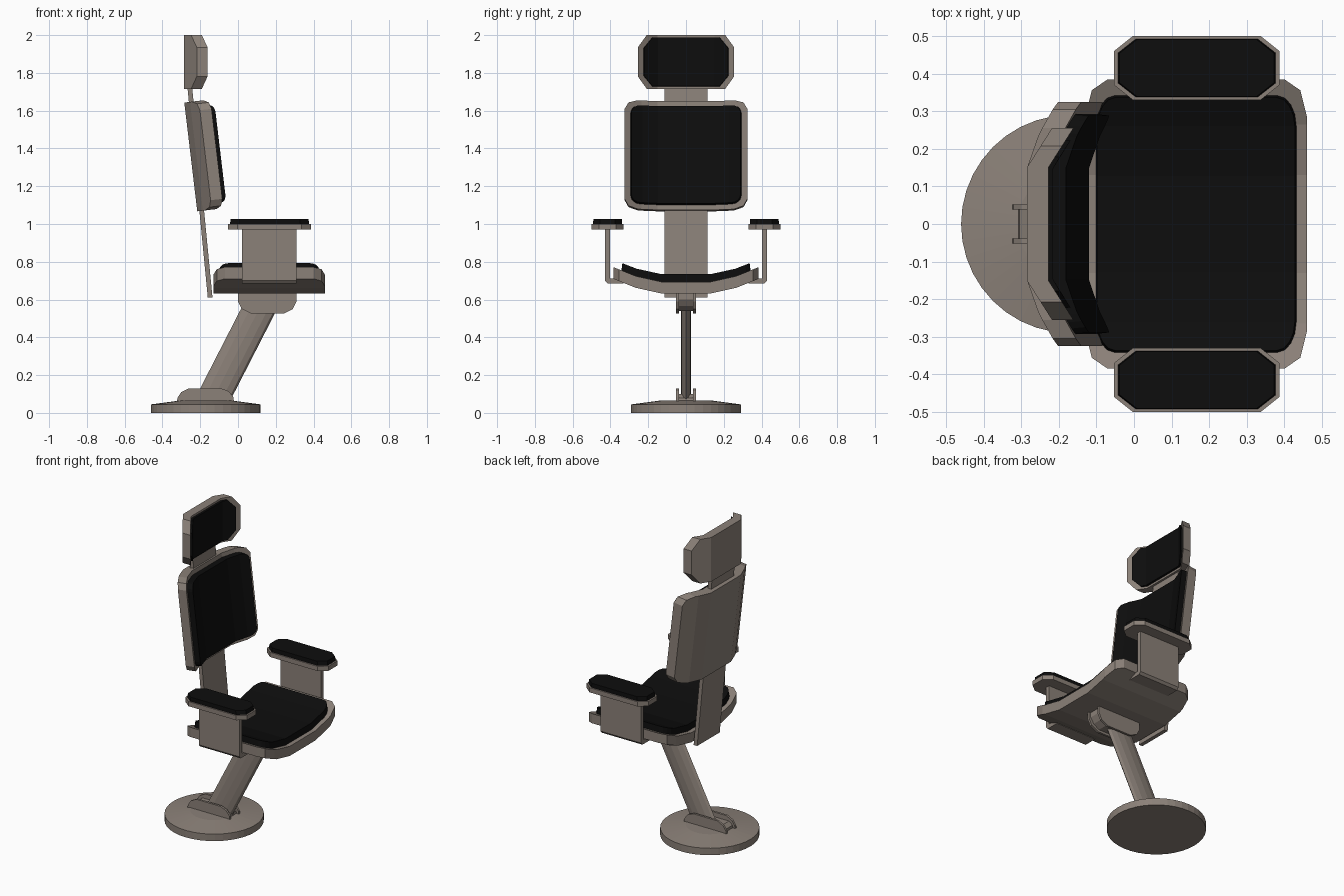
import bpy, bmesh, math
from mathutils import Matrix, Vector

if "Cube" in bpy.data.objects:
    bpy.data.objects.remove(bpy.data.objects["Cube"])


def material(name, rgb):
    m = bpy.data.materials.new(name)
    m.diffuse_color = (*rgb, 1)
    m.use_nodes = True
    m.node_tree.nodes["Principled BSDF"].inputs["Base Color"].default_value = m.diffuse_color
    return m


SHELL = material("taupe_shell", (0.26, 0.22, 0.19))
PAD = material("black_pad", (0.004, 0.004, 0.004))


def finish(bm, name, mat, matrix=Matrix()):
    bmesh.ops.transform(bm, matrix=matrix, verts=bm.verts)
    bmesh.ops.recalc_face_normals(bm, faces=bm.faces)
    me = bpy.data.meshes.new(name)
    bm.to_mesh(me)
    bm.free()
    me.materials.append(mat)
    ob = bpy.data.objects.new(name, me)
    bpy.context.collection.objects.link(ob)
    return ob


def outline(hu, hv, ru, rv, seg):
    """Rectangle with elliptical corners; seg=1 gives a plain chamfer."""
    pts = []
    for q, (su, sv) in enumerate([(1, 1), (-1, 1), (-1, -1), (1, -1)]):
        for i in range(seg + 1):
            a = math.pi / 2 * (q + i / seg)
            pts.append((su * (hu - ru) + ru * math.cos(a), sv * (hv - rv) + rv * math.sin(a)))
    return pts


def bend(v, curve):
    v = abs(v)
    for (a, wa), (b, wb) in zip(curve, curve[1:]):
        if v <= b:
            return wa + (wb - wa) * (v - a) / (b - a)
    return curve[-1][1]


def slab(name, mat, pts, w0, w1, curve=((0, 0), (9, 0)), matrix=Matrix(), taper=1.0):
    """Outline in u/v, folded upward along v by the curve, thickened from w0 to w1."""
    bm = bmesh.new()
    bm.faces.new([bm.verts.new((u, v, w0)) for u, v in pts])
    for b, _ in curve[1:-1]:
        for s in (-b, b):
            bmesh.ops.bisect_plane(bm, geom=bm.verts[:] + bm.edges[:] + bm.faces[:],
                                   plane_co=(0, s, 0), plane_no=(0, 1, 0))
    ext = bmesh.ops.extrude_face_region(bm, geom=bm.faces[:], use_keep_orig=True)
    for v in ext["geom"]:
        if isinstance(v, bmesh.types.BMVert):
            v.co = (v.co.x * taper, v.co.y * taper, w1)
    for v in bm.verts:
        v.co.z += bend(v.co.y, curve)
    return finish(bm, name, mat, matrix)


def prism(name, pts, axis, lo, hi):
    """Extrude a profile: axis 'y' takes x/z points, axis 'x' takes y/z points."""
    bm = bmesh.new()
    place = (lambda p, t: (p[0], t, p[1])) if axis == 'y' else (lambda p, t: (t, p[0], p[1]))
    face = bm.faces.new([bm.verts.new(place(p, lo)) for p in pts])
    ext = bmesh.ops.extrude_face_region(bm, geom=[face], use_keep_orig=True)
    d = Vector((0, hi - lo, 0) if axis == 'y' else (hi - lo, 0, 0))
    bmesh.ops.translate(bm, vec=d, verts=[v for v in ext["geom"] if isinstance(v, bmesh.types.BMVert)])
    return finish(bm, name, SHELL)


# floor disc with a shallow raised top
for name, r2, z0, z1 in (("base_disc", 0.29, 0, 0.045), ("base_disc_top", 0.14, 0.045, 0.065)):
    bm = bmesh.new()
    bmesh.ops.create_cone(bm, cap_ends=True, segments=40, radius1=0.29, radius2=r2, depth=z1 - z0)
    finish(bm, name, SHELL, Matrix.Translation((-0.17, 0, (z0 + z1) / 2)))

# brackets at both ends of the column: two cheek plates around a filler
low = [(-0.325, 0.05), (-0.32, 0.08), (-0.3, 0.11), (-0.26, 0.13), (-0.09, 0.13),
       (-0.05, 0.115), (-0.025, 0.085), (-0.02, 0.05)]
low_fill = [(-0.31, 0.05), (-0.305, 0.08), (-0.28, 0.1), (-0.07, 0.1), (-0.04, 0.08), (-0.035, 0.05)]
high = [(0, 0.64), (0, 0.59), (0.02, 0.55), (0.07, 0.525), (0.24, 0.525),
        (0.29, 0.55), (0.31, 0.59), (0.31, 0.64)]
high_fill = [(0.012, 0.64), (0.012, 0.6), (0.035, 0.565), (0.075, 0.54), (0.235, 0.54),
             (0.275, 0.565), (0.298, 0.6), (0.298, 0.64)]
for tag, cheek, fill in (("base", low, low_fill), ("seat", high, high_fill)):
    for s, side in ((-1, "right"), (1, "left")):
        prism(f"{tag}_bracket_{side}", cheek, 'y', s * 0.038, s * 0.052)
    prism(f"{tag}_bracket_filler", fill, 'y', -0.038, 0.038)

# leaning column with a flat oval section
bm = bmesh.new()
bmesh.ops.create_cone(bm, cap_ends=True, segments=12, radius1=1, radius2=1, depth=1)
for v in bm.verts:
    t = v.co.z + 0.5
    v.co = (v.co.x * 0.096 - 0.145 + 0.282 * t, v.co.y * 0.026, 0.05 + 0.55 * t)
finish(bm, "column", SHELL)

# seat shell and cushion
seat_curve = ((0, 0), (0.13, 0), (0.265, 0.03), (0.39, 0.08))
at = Matrix.Translation((0.165, 0, 0.632))
slab("seat_shell", SHELL, outline(0.295, 0.385, 0.06, 0.1, 2), 0, 0.062, seat_curve, at)
slab("seat_cushion", PAD, outline(0.267, 0.342, 0.05, 0.08, 4), 0.058, 0.102, seat_curve, at, 0.985)

# spine strip joining seat, backrest and headrest
prism("spine", [(-0.16, 0.61), (-0.135, 0.61), (-0.25, 1.8), (-0.275, 1.8)], 'y', -0.115, 0.115)

# backrest, tilted back
back_curve = ((0, 0), (0.15, 0), (0.235, 0.03), (0.33, 0.08))
at = Matrix.Translation((-0.25, 0, 1.355)) @ Matrix.Rotation(math.radians(83.2), 4, 'Y')
slab("backrest_shell", SHELL, outline(0.29, 0.325, 0.05, 0.07, 2), 0, 0.062, back_curve, at)
slab("backrest_cushion", PAD, outline(0.263, 0.293, 0.04, 0.05, 4), 0.058, 0.1, back_curve, at, 0.985)

# headrest, upright with cut corners
head_curve = ((0, 0), (0.15, 0), (0.26, 0.07))
at = Matrix.Translation((-0.285, 0, 1.858)) @ Matrix.Rotation(math.radians(90), 4, 'Y')
slab("headrest_shell", SHELL, outline(0.142, 0.255, 0.065, 0.047, 1), 0, 0.057, head_curve, at)
slab("headrest_pad", PAD, outline(0.13, 0.225, 0.055, 0.045, 1), 0.05, 0.07, head_curve, at, 0.985)

# armrests: bent plate, tray and pad on each side
bracket = [(0.33, 0.685), (0.415, 0.685), (0.428, 0.7), (0.428, 0.975), (0.402, 0.975),
           (0.402, 0.712), (0.33, 0.712)]
for s, side in ((-1, "right"), (1, "left")):
    prism(f"arm_bracket_{side}", [(s * y, z) for y, z in bracket], 'x', 0.02, 0.31)
    at = Matrix.Translation((0.167, s * 0.415, 0))
    slab(f"arm_tray_{side}", SHELL, outline(0.22, 0.085, 0.05, 0.04, 1), 0.97, 1.0, matrix=at)
    slab(f"arm_pad_{side}", PAD, outline(0.21, 0.077, 0.047, 0.037, 1), 0.998, 1.027, matrix=at, taper=0.98)
